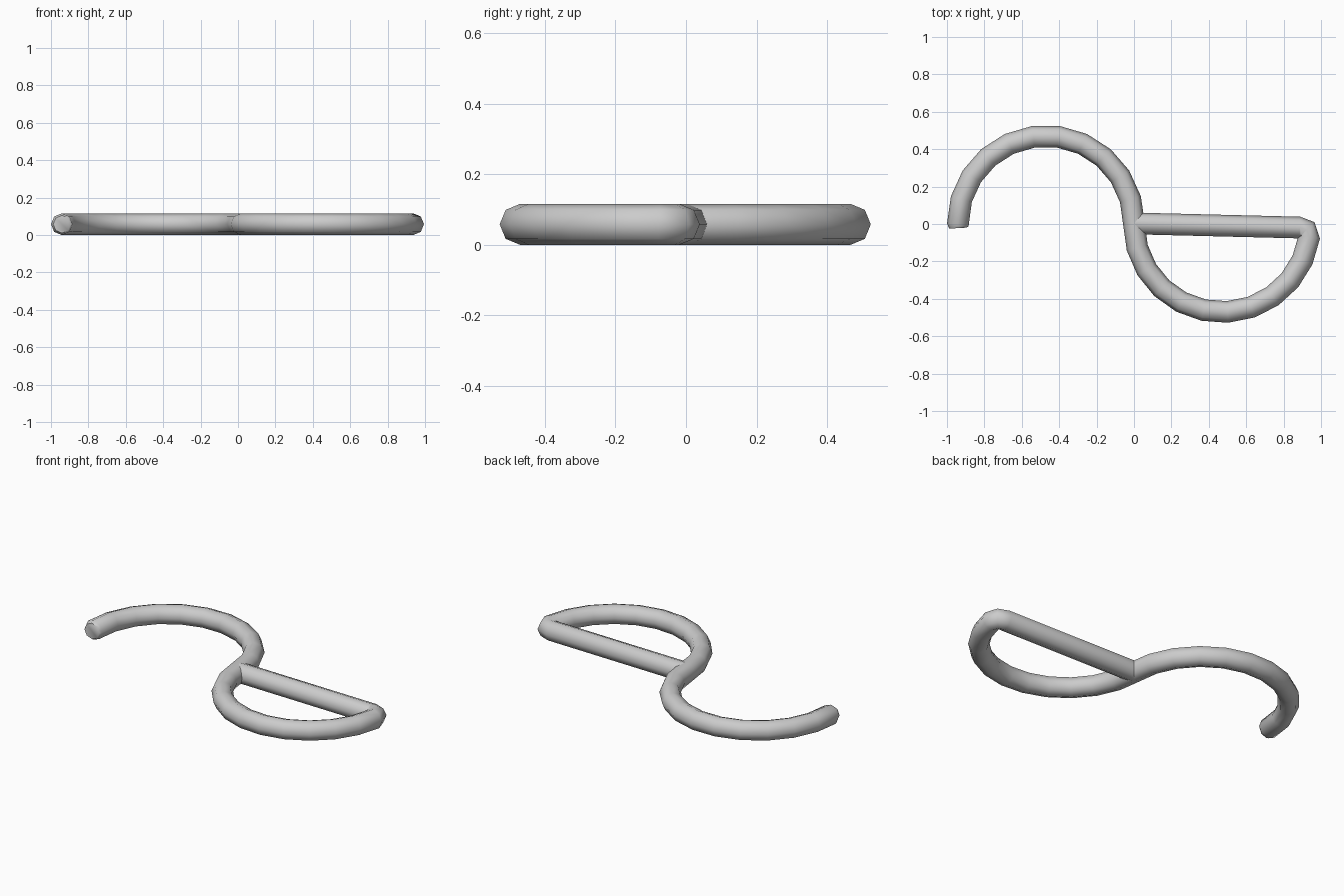
import bpy, bmesh, math
from mathutils import Vector

if "Cube" in bpy.data.objects:
    bpy.data.objects.remove(bpy.data.objects["Cube"])

R = 0.058      # tube radius
C = 0.471      # radius of both bends
SIDES = 8


def arc(cx, start, end, steps):
    """Points on a circle of radius C centred on (cx, 0), angles in degrees."""
    pts = []
    for i in range(steps + 1):
        a = math.radians(start + (end - start) * i / steps)
        pts.append((cx + C * math.cos(a), C * math.sin(a), R))
    return pts


def tube(name, path):
    """Sweep an octagonal section along a path of (point, radius)."""
    bm = bmesh.new()
    rings = []
    for i, (p, r) in enumerate(path):
        a = path[max(i - 1, 0)][0]
        b = path[min(i + 1, len(path) - 1)][0]
        t = (Vector(b) - Vector(a)).normalized()
        side = Vector((-t.y, t.x, 0))
        ring = []
        for k in range(SIDES):
            q = 2 * math.pi * k / SIDES
            ring.append(bm.verts.new(Vector(p) + side * r * math.cos(q)
                                     + Vector((0, 0, r * math.sin(q)))))
        rings.append(ring)
    for r0, r1 in zip(rings, rings[1:]):
        for k in range(SIDES):
            n = (k + 1) % SIDES
            bm.faces.new((r0[k], r0[n], r1[n], r1[k]))
    bm.faces.new(rings[0])
    bm.faces.new(rings[-1])
    bmesh.ops.recalc_face_normals(bm, faces=bm.faces)
    me = bpy.data.meshes.new(name)
    bm.to_mesh(me)
    bm.free()
    ob = bpy.data.objects.new(name, me)
    bpy.context.collection.objects.link(ob)
    bpy.ops.object.select_all(action='DESELECT')
    ob.select_set(True)
    bpy.context.view_layer.objects.active = ob
    bpy.ops.object.shade_smooth_by_angle(angle=math.radians(50))
    return ob


# One bent rod: chamfered tip, upper bend, lower bend, tight corner, straight bar
path = [((-0.941, -0.022, R), 0.047), ((-0.942, -0.004, R), R)]
path += [(p, R) for p in arc(-C, 180, 0, 11)[1:-1]]
path += [((0, 0, R), R)]
path += [(p, R) for p in arc(C, 180, 351.5, 11)[1:]]
path += [((0.924, -0.031, R), R), ((0.887, -0.019, R), R), ((0.0, 0.003, R), R)]
tube("bent_rod", path)
